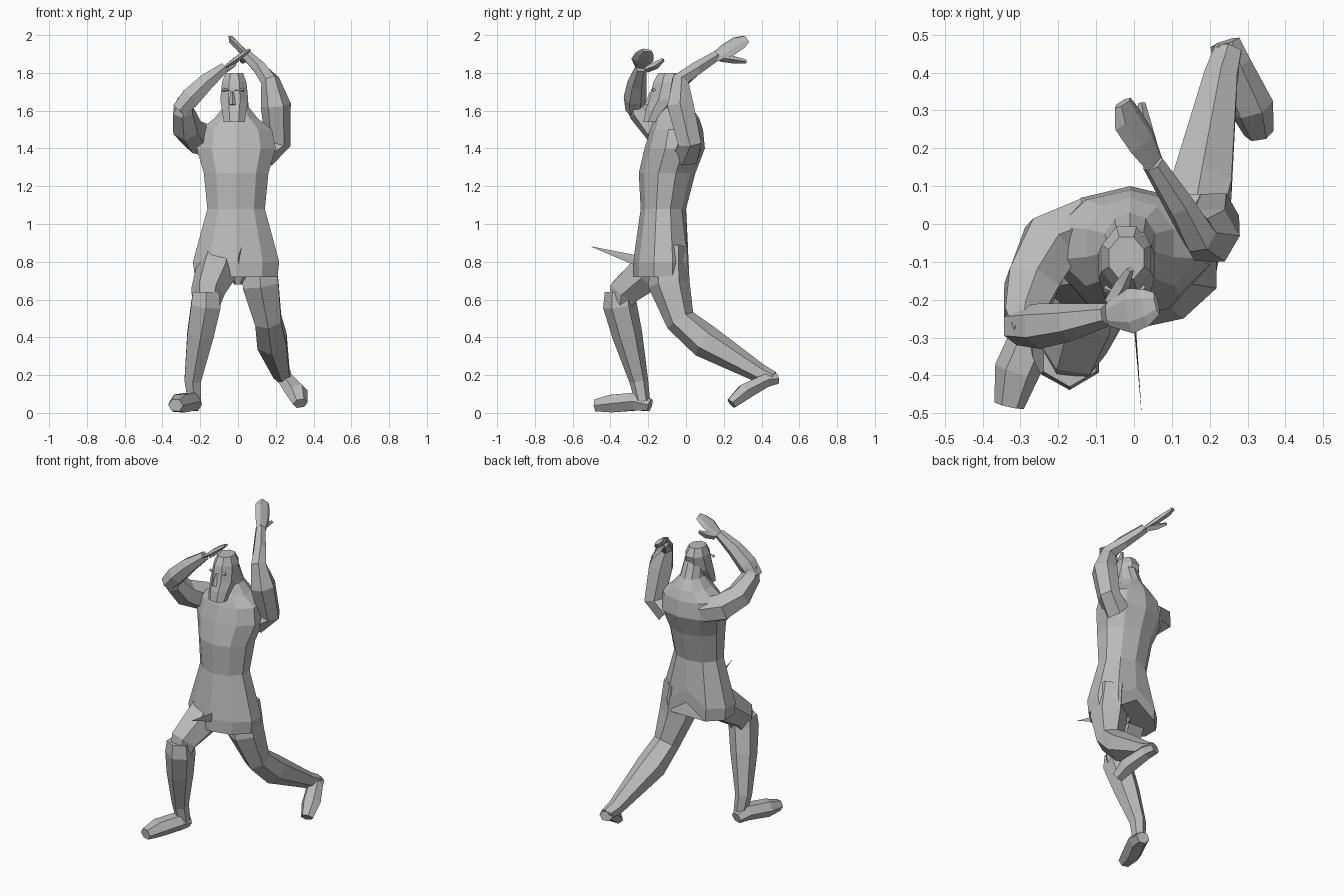
import bpy, bmesh, math
from mathutils import Vector

cube = bpy.data.objects.get("Cube")
if cube:
    bpy.data.objects.remove(cube, do_unlink=True)

grey = (.5, .5, .5, 1)
stone = bpy.data.materials.new("stone grey")
stone.use_nodes = True
stone.diffuse_color = grey
stone.node_tree.nodes["Principled BSDF"].inputs["Base Color"].default_value = grey

ACROSS, ALONG, UP = Vector((1, 0, 0)), Vector((0, 1, 0)), Vector((0, 0, 1))


def finish(name, bm):
    """Turn a bmesh into a flat shaded object."""
    bmesh.ops.recalc_face_normals(bm, faces=bm.faces)
    mesh = bpy.data.meshes.new(name)
    bm.to_mesh(mesh)
    bm.free()
    mesh.materials.append(stone)
    part = bpy.data.objects.new(name, mesh)
    bpy.context.collection.objects.link(part)


def add_ring(bm, centre, side, depth, sides, phase):
    """Add one oval ring of vertices spanned by two half-axis vectors."""
    angles = [phase + math.tau * k / sides for k in range(sides)]
    return [bm.verts.new(centre + side * math.cos(a) + depth * math.sin(a)) for a in angles]


def skin(name, bm, rings):
    """Join consecutive rings with quads and close both ends."""
    for low, high in zip(rings, rings[1:]):
        for k in range(len(low)):
            bm.faces.new((low[k - 1], low[k], high[k], high[k - 1]))
    bm.faces.new(rings[0])
    bm.faces.new(rings[-1])
    finish(name, bm)


def limb(name, joints, radii, flat=1, sides=6, across=ACROSS, phase=0):
    """Tube through the joints, its rings square to the path; flat thins it."""
    bm = bmesh.new()
    points = [Vector(joint) for joint in joints]
    rings = []
    for i, (point, radius) in enumerate(zip(points, radii)):
        axis = (points[min(i + 1, len(points) - 1)] - points[max(i - 1, 0)]).normalized()
        side = (across - axis * across.dot(axis)).normalized()
        depth = axis.cross(side) * flat
        rings.append(add_ring(bm, point, side * radius, depth * radius, sides, phase))
    skin(name, bm, rings)


def stack(name, x, levels, sides, phase, back_slit=0):
    """Level rings (y, z, half width, half depth); the slit opens the back hem."""
    bm = bmesh.new()
    rings = [add_ring(bm, Vector((x, y, z)), ACROSS * width, ALONG * depth, sides, phase)
             for y, z, width, depth in levels]
    if back_slit:
        for ring in rings[:2]:
            back = max(ring, key=lambda vert: vert.co.y)
            back.co += UP * back_slit - ALONG * back_slit / 3
    skin(name, bm, rings)


# Tunic, chest, shoulders and neck
stack("tunic_torso", -.01, [
    (-.12, .72, .23, .16), (-.12, .8, .24, .16), (-.12, 1.08, .16, .12),
    (-.1, 1.27, .18, .15), (-.06, 1.4, .22, .16), (-.05, 1.5, .2, .14),
    (-.05, 1.56, .12, .12), (-.05, 1.62, .07, .08), (-.08, 1.72, .06, .07),
], sides=10, phase=math.pi / 2, back_slit=.09)

# Head with a full beard, nose and brow
stack("bearded_head", -.02, [
    (-.18, 1.54, .06, .05), (-.15, 1.6, .07, .07), (-.11, 1.66, .08, .09),
    (-.09, 1.75, .07, .09), (-.09, 1.8, .05, .06),
], sides=8, phase=math.pi / 8)
limb("nose", [(-.03, -.2, 1.63), (-.03, -.18, 1.7)], [.02, .01], sides=4)
limb("brow", [(-.08, -.17, 1.71), (-.03, -.19, 1.71), (.03, -.17, 1.71)],
     [.01, .02, .01], sides=4)

# Left arm, raised and reaching back over the head
limb("left_arm", [
    (.13, 0, 1.37), (.21, .02, 1.43), (.2, -.03, 1.63),
    (.17, -.03, 1.76), (.12, .05, 1.82), (.05, .16, 1.89),
], [.08, .07, .08, .05, .04, .03])
limb("left_hand", [
    (.06, .15, 1.88), (.02, .22, 1.92), (-.02, .28, 1.96), (-.03, .32, 1.98),
], [.03, .05, .05, .03], flat=.4, across=ACROSS - UP)
limb("left_thumb", [(.05, .18, 1.88), (.03, .25, 1.87), (.02, .32, 1.86)],
     [.02, .02, .01], sides=4)

# Right arm, bent in front of the forehead
limb("right_upper_arm", [
    (-.12, 0, 1.43), (-.22, -.05, 1.46), (-.27, -.16, 1.51),
    (-.29, -.25, 1.6), (-.28, -.28, 1.66),
], [.08, .09, .08, .06, .04], across=UP)
limb("right_forearm", [
    (-.31, -.27, 1.6), (-.25, -.27, 1.67), (-.17, -.26, 1.75), (-.07, -.24, 1.83),
], [.05, .06, .05, .03], across=ALONG)
limb("right_hand", [
    (-.07, -.24, 1.83), (-.01, -.23, 1.87), (.03, -.22, 1.9), (.06, -.21, 1.92),
], [.03, .06, .05, .03], flat=.3, across=ALONG)
limb("right_thumb", [(-.06, -.21, 1.82), (-.03, -.16, 1.84), (-.01, -.12, 1.87)],
     [.02, .02, .01], sides=4)

# Left leg, trailing with the heel lifted
limb("left_leg", [
    (.1, -.09, .88), (.12, -.09, .68), (.16, -.03, .49),
    (.18, .1, .38), (.23, .39, .21), (.25, .46, .18),
], [.1, .11, .08, .09, .05, .04], phase=math.pi / 2)
limb("left_foot", [
    (.24, .48, .18), (.26, .42, .17), (.31, .31, .11), (.33, .24, .05),
], [.04, .05, .06, .04], flat=.8)

# Right leg, stepping forward
limb("right_thigh", [
    (-.09, -.1, .86), (-.12, -.22, .73), (-.16, -.33, .64), (-.17, -.35, .56),
], [.1, .11, .09, .07])
limb("right_shin", [
    (-.17, -.35, .64), (-.17, -.35, .57), (-.2, -.31, .41),
    (-.24, -.25, .17), (-.23, -.23, .06),
], [.08, .09, .08, .05, .04], phase=math.pi / 2)
limb("right_foot", [
    (-.23, -.19, .04), (-.25, -.26, .06), (-.31, -.39, .05), (-.33, -.48, .04),
], [.04, .06, .06, .04], flat=.9)

# Loincloth under the tunic
stack("loincloth", 0, [(-.12, .68, .02, .05), (-.12, .78, .1, .1)], sides=6, phase=0)

# Thin blade of cloth jutting forward from the tunic
limb("cloth_spike", [(0, -.24, .8), (.02, -.5, .88)], [.03, .001], flat=.1,
     sides=4, across=UP)
